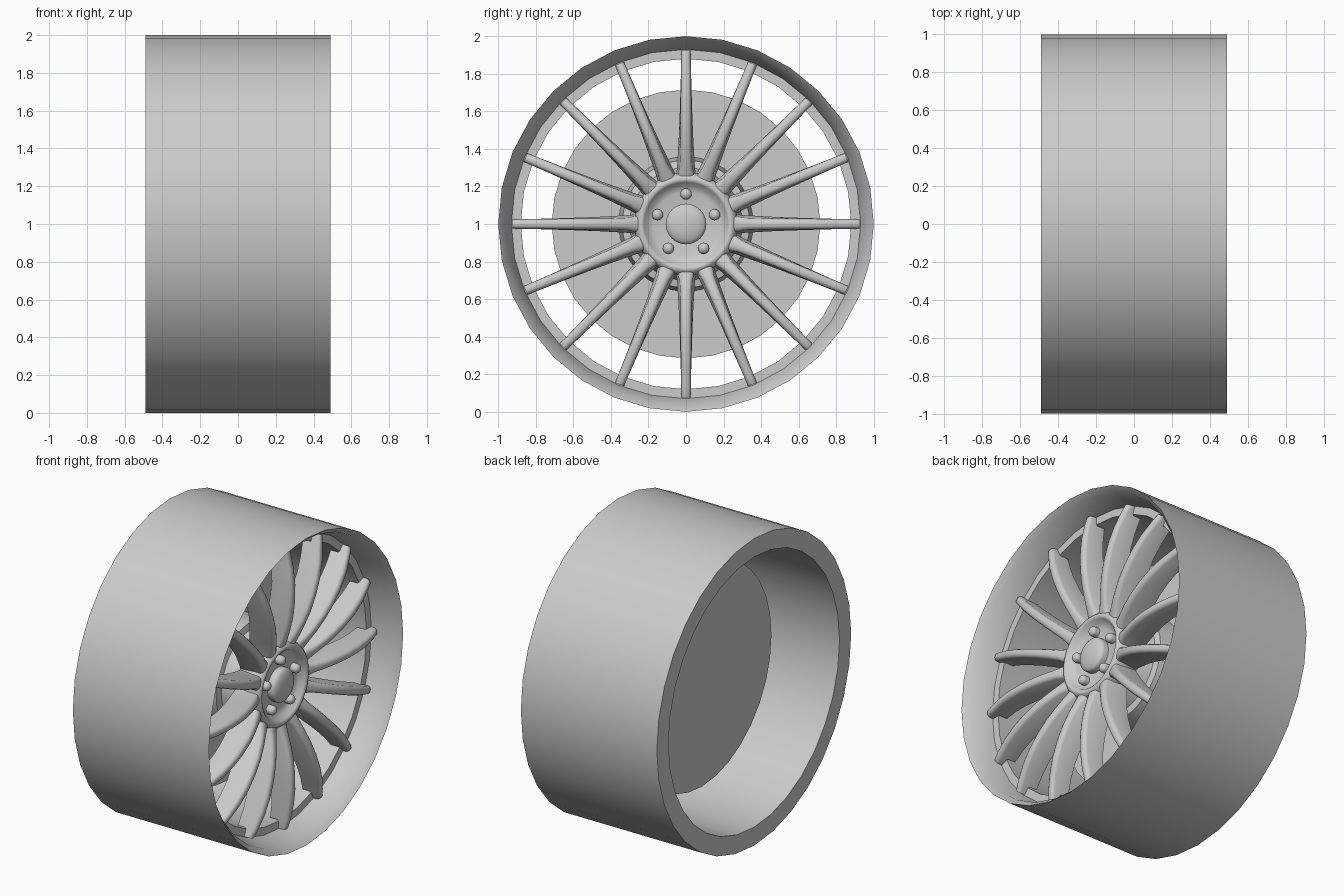
import bpy, bmesh, math

if "Cube" in bpy.data.objects:
    bpy.data.objects.remove(bpy.data.objects["Cube"])

grey = bpy.data.materials.new("light_grey_metal")
grey.diffuse_color = (0.6, 0.6, 0.6, 1)
grey.use_nodes = True
grey.node_tree.nodes["Principled BSDF"].inputs["Base Color"].default_value = grey.diffuse_color


def finish(name, bm, angle=35):
    bmesh.ops.remove_doubles(bm, verts=bm.verts, dist=1e-5)
    bmesh.ops.recalc_face_normals(bm, faces=bm.faces)
    me = bpy.data.meshes.new(name)
    bm.to_mesh(me)
    bm.free()
    me.materials.append(grey)
    ob = bpy.data.objects.new(name, me)
    bpy.context.collection.objects.link(ob)
    bpy.ops.object.select_all(action='DESELECT')
    ob.select_set(True)
    bpy.context.view_layer.objects.active = ob
    bpy.ops.object.shade_smooth_by_angle(angle=math.radians(angle))
    return ob


def revolve(name, profile, sides=32, closed=False, y=0.0, z=1.0, angle=35):
    """Turn an (x, radius) profile round an axis parallel to x."""
    bm = bmesh.new()
    rings = []
    for x, r in profile:
        rings.append([bm.verts.new((x, y + r * math.sin(2 * math.pi * i / sides),
                                    z + r * math.cos(2 * math.pi * i / sides)))
                      for i in range(sides)])
    pairs = list(zip(rings, rings[1:]))
    if closed:
        pairs.append((rings[-1], rings[0]))
    for a, b in pairs:
        for i in range(sides):
            j = (i + 1) % sides
            bm.faces.new((a[i], a[j], b[j], b[i]))
    if not closed:
        bm.faces.new(rings[0])
        bm.faces.new(rings[-1])
    return finish(name, bm, angle)


# Barrel with stepped front seat and bevelled lip
revolve("rim_barrel", [(-0.49, 1.0), (0.49, 1.0), (0.45, 0.965),
                       (0.31, 0.93), (0.31, 0.88), (-0.49, 0.88)], closed=True, angle=30)

# Brake disc and its raised centre
revolve("brake_disc", [(-0.115, 0.715), (-0.06, 0.715)])
revolve("disc_hat", [(-0.07, 0.36), (0.08, 0.34), (0.09, 0.30), (0.2, 0.265)])

# Dished hub
revolve("hub", [(0.15, 0.25), (0.18, 0.275), (0.28, 0.275), (0.315, 0.268), (0.335, 0.25),
                (0.338, 0.235), (0.328, 0.222), (0.30, 0.205), (0.288, 0.17)], sides=48, angle=50)


def dome(name, x0, x1, height, radius, y=0.0, z=1.0, sides=24):
    prof = [(x0, radius), (x1, radius)]
    for k in range(1, 7):
        a = math.radians(14.5 * k)
        prof.append((x1 + height * math.sin(a), radius * math.cos(a)))
    revolve(name, prof, sides, y=y, z=z, angle=50)


# Centre cap and five lug nuts
dome("centre_cap", 0.27, 0.32, 0.035, 0.108, sides=32)
for i in range(5):
    a = 2 * math.pi * i / 5
    dome(f"lug_nut_{i + 1}", 0.27, 0.315, 0.025, 0.03,
         0.16 * math.sin(a), 1 + 0.16 * math.cos(a), 16)

# Sixteen bowed spokes: (radius, front x, back x, front half width, back half width)
stations = [(0.245, 0.325, 0.17, 0.046, 0.052), (0.28, 0.338, 0.18, 0.040, 0.05),
            (0.31, 0.35, 0.19, 0.033, 0.047), (0.38, 0.372, 0.21, 0.030, 0.043),
            (0.47, 0.392, 0.235, 0.029, 0.038), (0.57, 0.403, 0.255, 0.028, 0.034),
            (0.67, 0.404, 0.265, 0.028, 0.031), (0.77, 0.394, 0.262, 0.027, 0.028),
            (0.87, 0.371, 0.25, 0.026, 0.026), (0.871, 0.371, 0.305, 0.026, 0.026),
            (0.925, 0.354, 0.305, 0.025, 0.025)]
bm = bmesh.new()
for s in range(16):
    a = 2 * math.pi * s / 16
    ca, sa = math.cos(a), math.sin(a)
    rings = []
    for r, xf, xb, wf, wb in stations:
        half = [(xf, 0.35 * wf), (xf - 0.006, 0.75 * wf), (xf - 0.02, wf), (xb, wb)]
        section = half + [(x, -w) for x, w in reversed(half)]
        rings.append([bm.verts.new((x, w * ca + r * sa, 1 - w * sa + r * ca))
                      for x, w in section])
    for p, q in zip(rings, rings[1:]):
        for i in range(8):
            j = (i + 1) % 8
            bm.faces.new((p[i], p[j], q[j], q[i]))
    bm.faces.new(rings[0])
    bm.faces.new(rings[-1])
finish("spokes", bm, 45)
